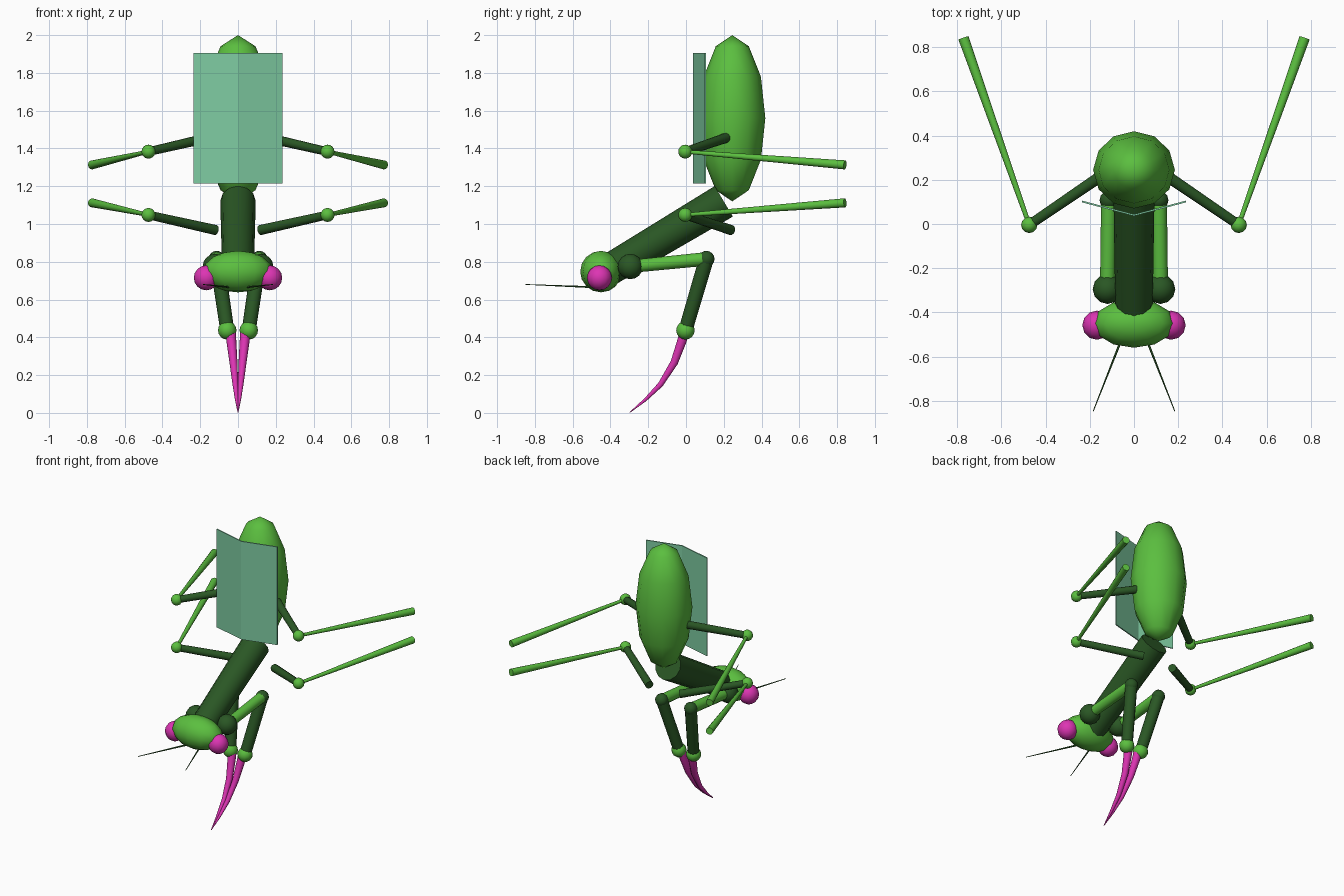
import bpy, bmesh, math
from mathutils import Vector, Matrix

if "Cube" in bpy.data.objects:
    bpy.data.objects.remove(bpy.data.objects["Cube"])


def material(name, rgb):
    m = bpy.data.materials.new(name)
    m.diffuse_color = (*rgb, 1)
    m.use_nodes = True
    m.node_tree.nodes["Principled BSDF"].inputs["Base Color"].default_value = m.diffuse_color
    return m


BRIGHT = material("leaf green", (0.105, 0.52, 0.05))
DARK = material("dark green", (0.023, 0.095, 0.018))
PINK = material("magenta", (0.72, 0.035, 0.45))
TEAL = material("pale teal green", (0.21, 0.60, 0.36))


def finish(bm, name, mat, angle=60):
    bmesh.ops.recalc_face_normals(bm, faces=bm.faces)
    me = bpy.data.meshes.new(name)
    bm.to_mesh(me)
    bm.free()
    ob = bpy.data.objects.new(name, me)
    bpy.context.collection.objects.link(ob)
    me.materials.append(mat)
    if angle:
        bpy.ops.object.select_all(action='DESELECT')
        ob.select_set(True)
        bpy.context.view_layer.objects.active = ob
        bpy.ops.object.shade_smooth_by_angle(angle=math.radians(angle))
    return ob


def ball(name, mat, centre, size, rings=8, segments=12):
    if not isinstance(size, tuple):
        size = (size,) * 3
    bm = bmesh.new()
    bmesh.ops.create_uvsphere(
        bm, u_segments=segments, v_segments=rings, radius=1,
        matrix=Matrix.Translation(centre) @ Matrix.Diagonal((*size, 1)))
    return finish(bm, name, mat, 100)


def tube(name, mat, path, radii, sides=12):
    """Round tube through the path points, one radius per point."""
    pts = [Vector(p) for p in path]
    bm = bmesh.new()
    loops = []
    for i, p in enumerate(pts):
        t = (pts[min(i + 1, len(pts) - 1)] - pts[max(i - 1, 0)]).normalized()
        u = (Vector((1, 0, 0)) - t * t.x).normalized()
        v = t.cross(u)
        loops.append([bm.verts.new(p + radii[i] * (u * math.cos(a) + v * math.sin(a)))
                      for a in (k * math.tau / sides for k in range(sides))])
    for a, b in zip(loops, loops[1:]):
        for k in range(sides):
            j = (k + 1) % sides
            bm.faces.new((a[k], a[j], b[j], b[k]))
    bm.faces.new(loops[0])
    bm.faces.new(loops[-1])
    return finish(bm, name, mat)


# Body: abdomen, thorax and head
ball("abdomen", BRIGHT, (0, 0.245, 1.56), (0.185, 0.175, 0.44), rings=6)
tube("thorax", DARK, [(0, -0.42, 0.75), (0, 0.2, 1.12)], [0.084, 0.094])
ball("head", BRIGHT, (0, -0.45, 0.748), (0.185, 0.11, 0.11))

for s, side in ((-1, "left"), (1, "right")):
    def at(x, y, z):
        return (s * x, y, z)

    # Face
    ball(side + "_eye", PINK, at(0.168, -0.458, 0.715), 0.066)
    tube(side + "_antenna", DARK, [at(0.04, -0.48, 0.665), at(0.185, -0.848, 0.68)],
         [0.006, 0.002], 6)

    # Folded wing plate
    bm = bmesh.new()
    base = [(0, 0.036), (0.236, 0.098), (0.236, 0.106), (0, 0.044)]
    face = bm.faces.new([bm.verts.new(at(x, y, 1.215)) for x, y in base])
    top = bmesh.ops.extrude_face_region(bm, geom=[face])["geom"]
    bmesh.ops.translate(bm, vec=(0, 0, 0.69),
                        verts=[g for g in top if isinstance(g, bmesh.types.BMVert)])
    finish(bm, side + "_wing", TEAL, 0)

    # Grasping front leg with curved claw
    shoulder, knee, ankle = at(0.12, -0.295, 0.775), at(0.113, 0.108, 0.815), at(0.057, -0.003, 0.437)
    ball(side + "_front_shoulder", DARK, shoulder, 0.067)
    tube(side + "_front_upper_leg", BRIGHT, [shoulder, knee], [0.034, 0.036])
    ball(side + "_front_knee", DARK, knee, 0.043)
    tube(side + "_front_lower_leg", DARK, [knee, ankle], [0.039, 0.037])
    ball(side + "_front_ankle", BRIGHT, ankle, 0.049)
    tube(side + "_claw", PINK,
         [at(0.04, -0.005, 0.437), at(0.035, -0.022, 0.38), at(0.024, -0.062, 0.267),
          at(0.014, -0.135, 0.15), at(0.007, -0.215, 0.07), at(0, -0.298, 0.002)],
         [0.028, 0.026, 0.021, 0.015, 0.009, 0.002], 10)

    # Two pairs of long legs
    for row, hip_z, joint_z, foot_z in (("upper", 1.465, 1.383, 1.313),
                                        ("lower", 0.968, 1.048, 1.112)):
        joint = at(0.474, -0.004, joint_z)
        name = side + "_" + row
        tube(name + "_thigh", DARK, [at(0.118, 0.238, hip_z), joint], [0.027, 0.023])
        ball(name + "_joint", BRIGHT, joint, 0.037)
        tube(name + "_shin", BRIGHT, [joint, at(0.772, 0.842, foot_z)], [0.010, 0.024])
